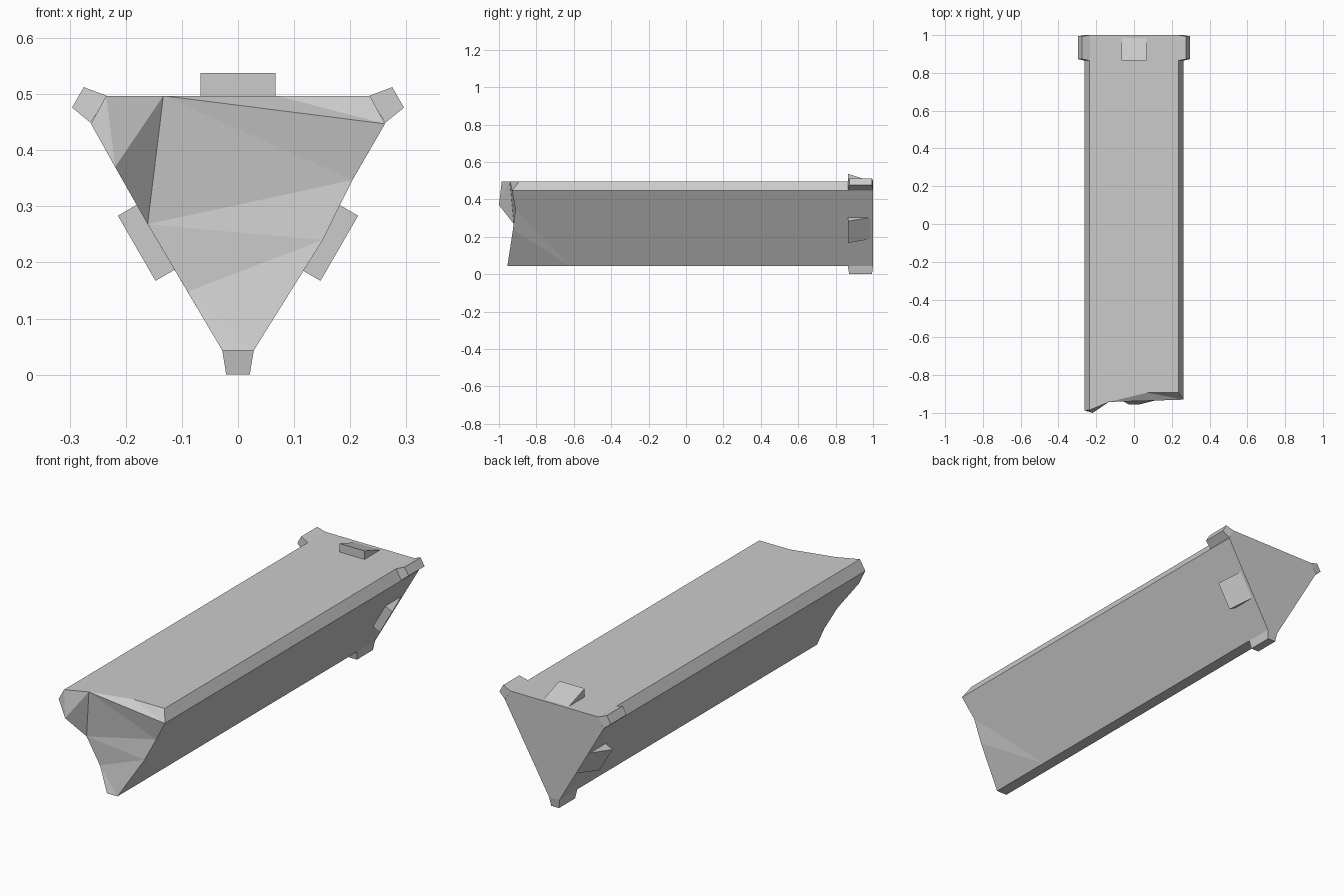
import bpy, bmesh, math
from mathutils import Vector

if "Cube" in bpy.data.objects:
    bpy.data.objects.remove(bpy.data.objects["Cube"])

CZ = 0.3295  # centre height of the triangular section


def make(name, verts, faces):
    bm = bmesh.new()
    vs = [bm.verts.new(v) for v in verts]
    for f in faces:
        bm.faces.new([vs[i] for i in f])
    bmesh.ops.recalc_face_normals(bm, faces=bm.faces[:])
    me = bpy.data.meshes.new(name)
    bm.to_mesh(me)
    bm.free()
    ob = bpy.data.objects.new(name, me)
    bpy.context.collection.objects.link(ob)
    return ob


def shaft():
    # broken front rim, clockwise from the top left corner
    rim = {
        'A': (-.235, -.985, .497), 'B': (-.133, -.942, .497), 'C': (.07, -.893, .497),
        'D': (.235, -.892, .497), 'E': (.262, -.93, .447), 'F': (.204, -.912, .347),
        'G': (.151, -.925, .24), 'H': (.028, -.955, .043), 'I': (-.028, -.955, .043),
        'J': (-.09, -.92, .148), 'K': (-.161, -.92, .268), 'L': (-.219, -1, .37),
        'M': (-.262, -.987, .447),
        # end of the long chip on the right wall
        'P': (.028, -.62, .043)}
    # square back end
    for k in 'ADEHIM':
        rim[k.lower()] = (rim[k][0], 1, rim[k][2])
    keys = list(rim)
    faces = ['ALM', 'ABL', 'BKL', 'BCE', 'CDE', 'BEF', 'BFK', 'KFG', 'KGJ', 'JGH', 'JHI',
             'ABCDda', 'DEed', 'EFPhe', 'FGP', 'GHP', 'HIihP', 'IJKLMmi', 'MAam', 'adehim']
    make("broken_shaft", list(rim.values()), [[keys.index(c) for c in f] for f in faces])


def radial(name, angle, inner, outer):
    """Solid from two quads of (side, y, radius), turned about the section centre."""
    rad = Vector((math.cos(angle), 0, math.sin(angle)))
    side = Vector((-math.sin(angle), 0, math.cos(angle)))
    verts = [Vector((0, y, CZ)) + rad * r + side * s for s, y, r in inner + outer]
    n = 4
    if len(outer) == 4:      # tapered block
        faces = [(0, 1, 2, 3), (4, 5, 6, 7)] + [(i, (i + 1) % n, n + (i + 1) % n, n + i) for i in range(n)]
    else:                    # wedge
        faces = [(0, 1, 2, 3), (0, 1, 5, 4), (4, 5, 2, 3), (1, 2, 5), (0, 3, 4)]
    make(name, verts, faces)


shaft()
for i in range(3):
    # tapered lug on each blunted corner
    radial(f"corner_lug_{i}", math.radians(30 + 120 * i),
           [(-.028, .865, .2865), (.028, .865, .2865), (.028, 1, .2865), (-.028, 1, .2865)],
           [(-.021, .873, .3295), (.021, .873, .3295), (.021, .994, .3295), (-.021, .994, .3295)])
    # ramped catch on each flat side
    radial(f"side_catch_{i}", math.radians(90 + 120 * i),
           [(-.067, .865, .1675), (.067, .865, .1675), (.067, .985, .1675), (-.067, .985, .1675)],
           [(-.067, .865, .2085), (.067, .865, .2085)])
